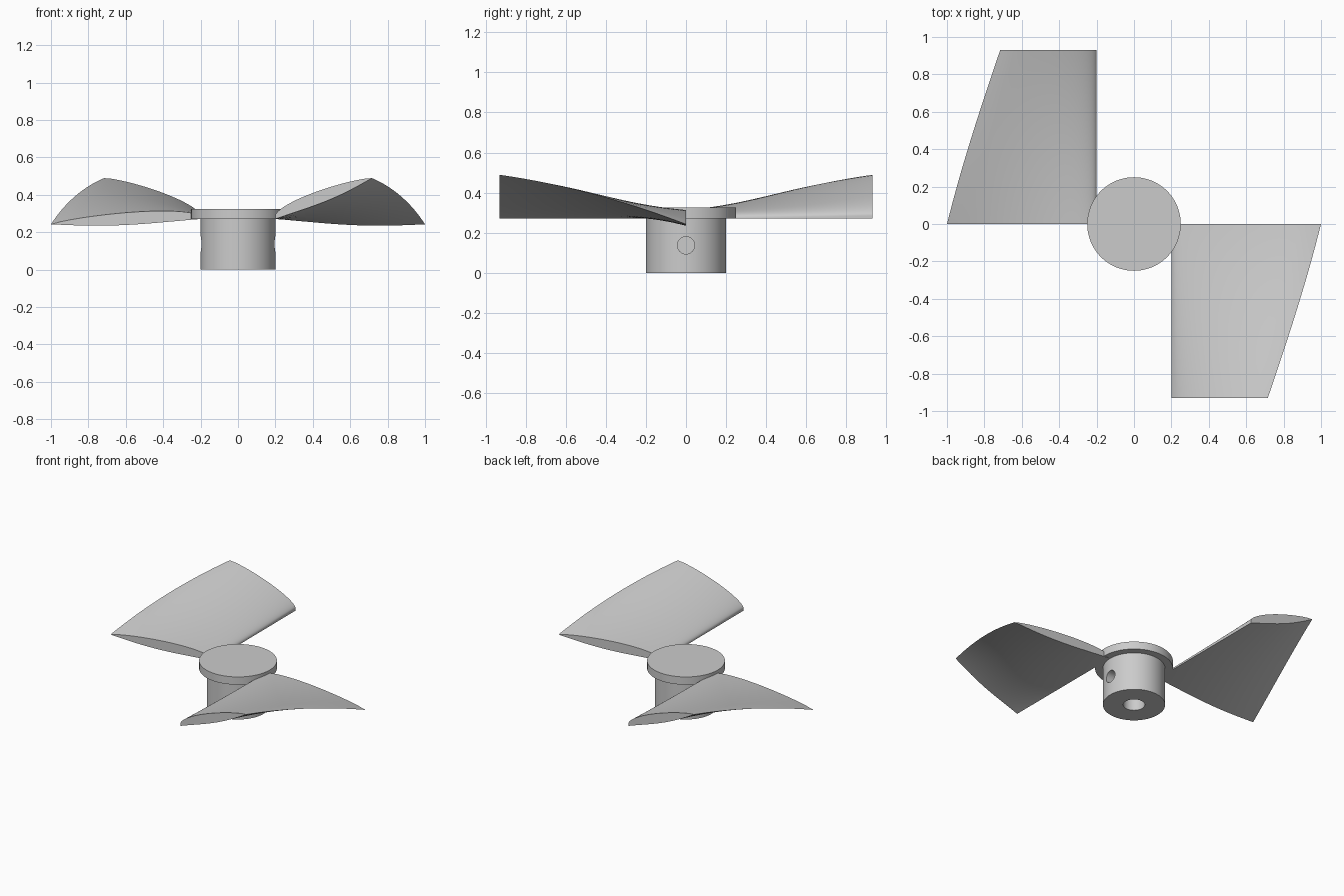
import bpy, bmesh
from math import sin, cos, pi, radians
from mathutils import Matrix, Vector

if "Cube" in bpy.data.objects:
    bpy.data.objects.remove(bpy.data.objects["Cube"], do_unlink=True)

grey = bpy.data.materials.new("plain grey")
grey.use_nodes = True
colour = (0.6, 0.6, 0.6, 1)
grey.diffuse_color = colour
grey.node_tree.nodes["Principled BSDF"].inputs["Base Color"].default_value = colour


def make_object(name, bm):
    bmesh.ops.recalc_face_normals(bm, faces=bm.faces)
    mesh = bpy.data.meshes.new(name)
    bm.to_mesh(mesh)
    bm.free()
    mesh.materials.append(grey)
    obj = bpy.data.objects.new(name, mesh)
    bpy.context.collection.objects.link(obj)
    return obj


def smooth(obj):
    bpy.ops.object.select_all(action="DESELECT")
    obj.select_set(True)
    bpy.context.view_layer.objects.active = obj
    bpy.ops.object.shade_smooth_by_angle(angle=radians(35))


# Hub: a turned sleeve with a flange on top and a blind bore below
FLANGE_Z, TOP_Z, HOLE_Z = 0.27, 0.325, 0.137
profile = [(0, 0.25), (0.07, 0.25), (0.07, 0), (0.2, 0), (0.2, FLANGE_Z),
           (0.25, FLANGE_Z), (0.25, TOP_Z), (0, TOP_Z)]
bm = bmesh.new()
points = [bm.verts.new((r, 0, z)) for r, z in profile]
edges = [bm.edges.new(pair) for pair in zip(points, points[1:])]
bmesh.ops.spin(bm, geom=points + edges, cent=(0, 0, 0), axis=(0, 0, 1),
               angle=2 * pi, steps=96, use_duplicate=False)
bmesh.ops.remove_doubles(bm, verts=bm.verts, dist=0.0001)
hub = make_object("hub", bm)

# Set screw holes, cut into both sides of the sleeve
bm = bmesh.new()
for side in (-1, 1):
    place = Matrix.Translation((side * 0.2, 0, HOLE_Z)) @ Matrix.Rotation(pi / 2, 4, "Y")
    bmesh.ops.create_cone(bm, cap_ends=True, segments=48, radius1=0.043,
                          radius2=0.043, depth=0.2, matrix=place)
cutter = make_object("screw_hole_cutter", bm)
cutter.hide_render = True
cut = hub.modifiers.new("screw holes", "BOOLEAN")
cut.operation = "DIFFERENCE"
cut.solver = "EXACT"
cut.object = cutter
bpy.context.view_layer.objects.active = hub
bpy.ops.object.modifier_apply(modifier=cut.name)
bpy.data.objects.remove(cutter, do_unlink=True)
smooth(hub)


# Blades: an airfoil section that tapers and twists along its straight nose
def airfoil(count=28):
    stations = [(i / count) ** 2 for i in range(count + 1)]
    upper = [(u, 0.11 * u ** 0.4 * (1 - u) ** 0.8) for u in stations]
    lower = [(u, -0.018 * sin(pi * u ** 1.2)) for u in stations[1:-1]]
    return upper + lower[::-1]


def make_blade(name, turn):
    bm = bmesh.new()
    steps, span = 32, 0.93
    section, rings = airfoil(), []
    for i in range(steps + 1):
        t = i / steps
        chord = 0.8 + (0.56 - 0.8) * t
        angle = radians(-2 + 25 * t)
        ring = []
        for u, h in section:
            x = 0.2 + max(0, u * chord * cos(angle) - h * sin(angle))
            z = FLANGE_Z + u * chord * sin(angle) + h * cos(angle)
            ring.append(bm.verts.new(Vector((x, -span * t, z))))
        rings.append(ring)
    n = len(section)
    for a, b in zip(rings, rings[1:]):
        for j in range(n):
            k = (j + 1) % n
            bm.faces.new((a[j], a[k], b[k], b[j]))
    bm.faces.new(rings[0])
    bm.faces.new(rings[-1])
    bm.transform(Matrix.Rotation(turn, 4, "Z"))
    smooth(make_object(name, bm))


make_blade("left_blade", 0)
make_blade("right_blade", pi)
